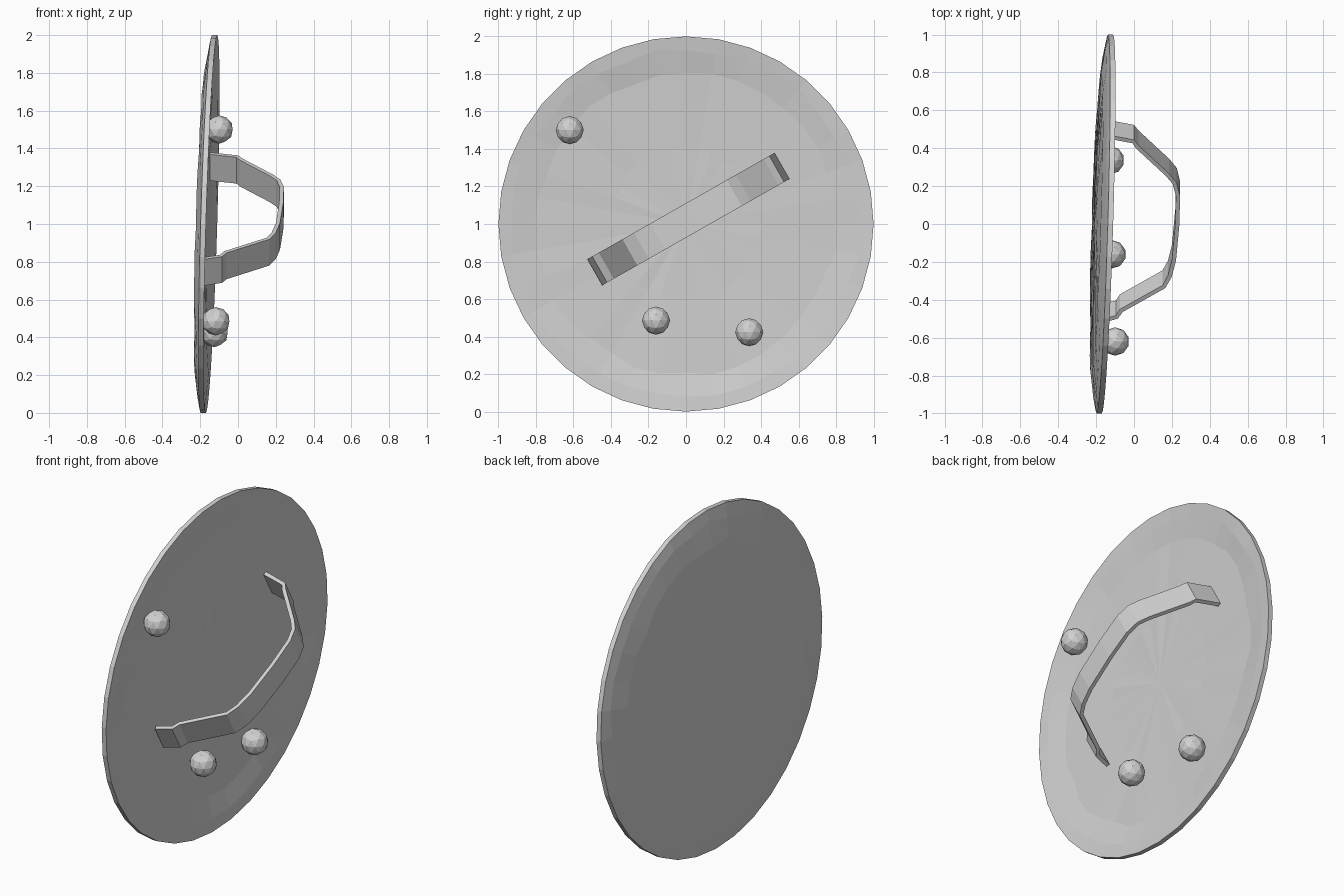
import bpy, bmesh, math, random
from mathutils import Vector

if "Cube" in bpy.data.objects:
    bpy.data.objects.remove(bpy.data.objects["Cube"])

random.seed(4)

metal = bpy.data.materials.new("plain grey")
metal.diffuse_color = (0.64, 0.64, 0.64, 1)
metal.use_nodes = True
metal.node_tree.nodes["Principled BSDF"].inputs["Base Color"].default_value = metal.diffuse_color


def finish(name, bm):
    bmesh.ops.recalc_face_normals(bm, faces=bm.faces[:])
    mesh = bpy.data.meshes.new(name)
    bm.to_mesh(mesh)
    bm.free()
    mesh.materials.append(metal)
    obj = bpy.data.objects.new(name, mesh)
    bpy.context.collection.objects.link(obj)
    return obj


# Shield plate: lathed dish facing +x, slightly tilted and hammered
SEGMENTS = 36
TILT = 0.03
profile = [(0.4, -0.208), (0.8, -0.199), (0.93, -0.183), (1.0, -0.168),
           (1.0, -0.140), (0.93, -0.147), (0.8, -0.167), (0.4, -0.178)]


def plate_point(x, y, h):
    return Vector((x + TILT * (y + h), y, 1 + h))


bm = bmesh.new()
rings = []
for r, x in profile:
    ring = []
    for i in range(SEGMENTS):
        a = 2 * math.pi * i / SEGMENTS
        bump = random.uniform(-0.0025, 0.0025) if r < 1 else 0
        rr = r + (random.uniform(-0.015, 0.015) if r < 1 else 0)
        ring.append(bm.verts.new(plate_point(x + bump, rr * math.cos(a), rr * math.sin(a))))
    rings.append(ring)
for a, b in zip(rings, rings[1:]):
    for i in range(SEGMENTS):
        j = (i + 1) % SEGMENTS
        bm.faces.new((a[i], a[j], b[j], b[i]))
for ring, x in ((rings[0], -0.210), (rings[-1], -0.181)):
    hub = bm.verts.new(plate_point(x, 0, 0))
    for i in range(SEGMENTS):
        bm.faces.new((hub, ring[i], ring[(i + 1) % SEGMENTS]))
finish("shield_plate", bm)

# Grip strap: bent flat band, path as (distance along strap, x)
path = [(-0.575, -0.180), (-0.545, -0.085), (-0.505, -0.060), (-0.36, 0.165),
        (-0.29, 0.200), (-0.19, 0.222), (0.03, 0.240), (0.20, 0.243),
        (0.28, 0.225), (0.335, 0.185), (0.505, 0.025), (0.54, 0.0), (0.575, -0.160)]
path = [Vector(p) for p in path]
angle = math.radians(29.6)
along = Vector((0, math.cos(angle), math.sin(angle)))
across = Vector((0, -math.sin(angle), math.cos(angle)))
centre = Vector((0, 0.014, 1.027))
THICK, HALF_WIDTH = 0.022, 0.08

bm = bmesh.new()
sections = []
for i, p in enumerate(path):
    d = (path[min(i + 1, len(path) - 1)] - path[max(i - 1, 0)]).normalized()
    inner = p + Vector((d.y, -d.x)) * THICK
    section = []
    for q, side in ((p, -1), (p, 1), (inner, 1), (inner, -1)):
        co = centre + along * q.x + across * side * HALF_WIDTH
        co.x = q.y
        section.append(bm.verts.new(co))
    sections.append(section)
for a, b in zip(sections, sections[1:]):
    for k in range(4):
        m = (k + 1) % 4
        bm.faces.new((a[k], a[m], b[m], b[k]))
bm.faces.new(sections[0])
bm.faces.new(sections[-1])
finish("grip_strap", bm)

# Round rivets
rivets = [(-0.100, -0.62, 1.50), (-0.117, -0.16, 0.485), (-0.126, 0.337, 0.423)]
for n, pos in enumerate(rivets, 1):
    bm = bmesh.new()
    bmesh.ops.create_icosphere(bm, subdivisions=2, radius=0.075)
    finish(f"rivet_{n}", bm).location = pos
